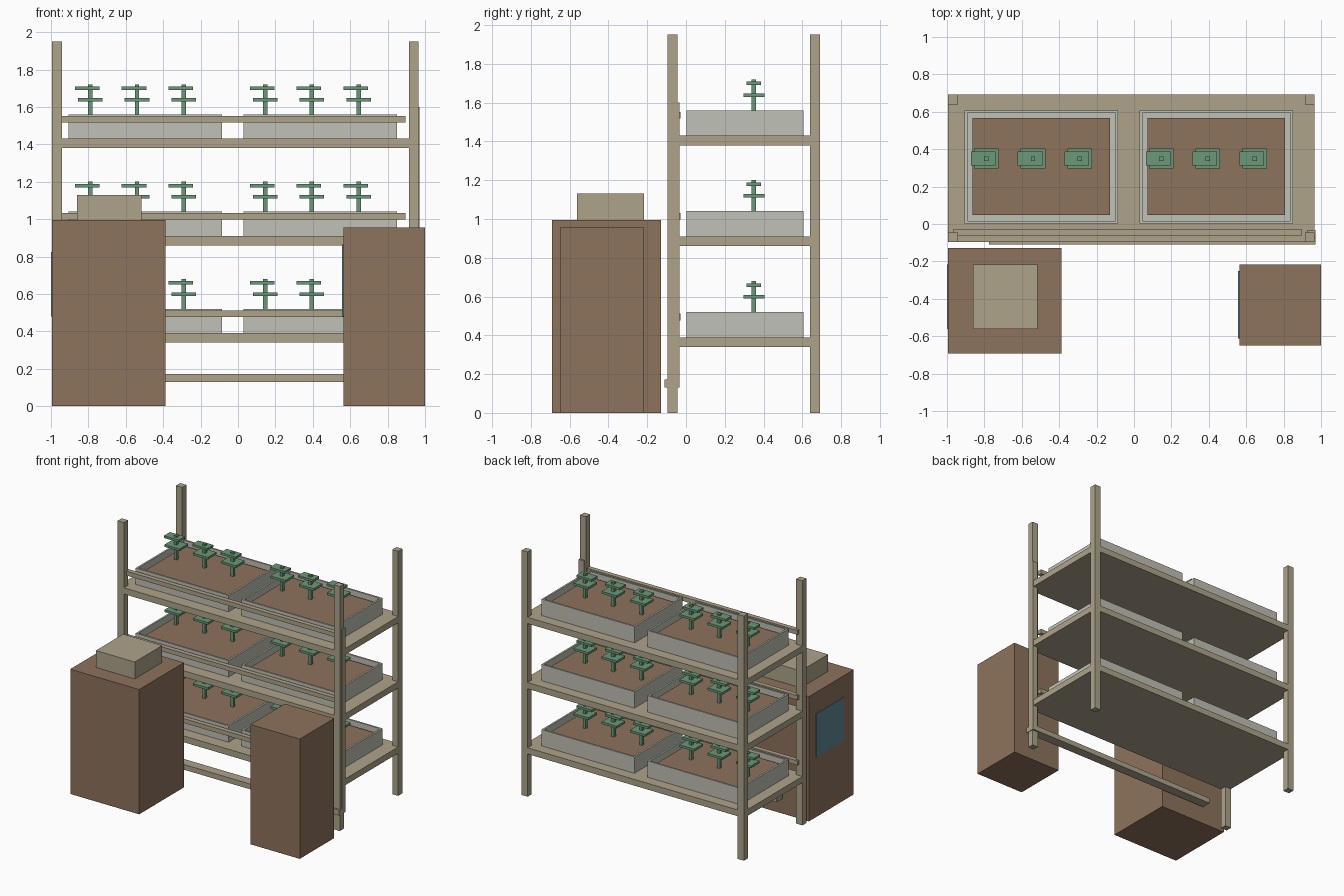
import bpy
import bmesh
from mathutils import Vector

old = bpy.data.objects.get("Cube")
if old:
    bpy.data.objects.remove(old, do_unlink=True)


def material(name, srgb):
    """Flat colour from an sRGB triple in 0-255."""
    rgb = [((c / 255 + 0.055) / 1.055) ** 2.4 for c in srgb]
    m = bpy.data.materials.new(name)
    m.use_nodes = True
    m.diffuse_color = (*rgb, 1)
    bsdf = m.node_tree.nodes["Principled BSDF"]
    bsdf.inputs["Base Color"].default_value = (*rgb, 1)
    bsdf.inputs["Roughness"].default_value = 0.8
    return m


WOOD = material("pale wood", (174, 164, 138))
BROWN = material("brown", (141, 115, 92))
GREY = material("tray grey", (192, 193, 182))
GREEN = material("leaf green", (108, 152, 120))
TEAL = material("screen teal", (92, 135, 145))


def box(name, x, y, z, mat, wall=0, depth=0):
    """Box from (min, max) ranges; a wall thickness hollows it from the top."""
    bm = bmesh.new()
    bmesh.ops.create_cube(bm, size=1)
    for v in bm.verts:
        v.co = Vector([r[0] if c < 0 else r[1] for c, r in zip(v.co, (x, y, z))])
    bm.normal_update()
    if wall:
        top = max(bm.faces, key=lambda f: f.calc_center_median().z)
        bmesh.ops.inset_region(bm, faces=[top], thickness=wall)
        inner = bmesh.ops.extrude_face_region(bm, geom=[top])["geom"]
        verts = [g for g in inner if isinstance(g, bmesh.types.BMVert)]
        bmesh.ops.translate(bm, verts=verts, vec=(0, 0, -depth))
        if top.is_valid:
            bmesh.ops.delete(bm, geom=[top], context='FACES_ONLY')
    bmesh.ops.recalc_face_normals(bm, faces=bm.faces)
    mesh = bpy.data.meshes.new(name)
    bm.to_mesh(mesh)
    bm.free()
    mesh.materials.append(mat)
    ob = bpy.data.objects.new(name, mesh)
    bpy.context.collection.objects.link(ob)
    return ob


def around(centre, half):
    return (centre - half, centre + half)


# Rack posts
for side, x in (("right", (-0.995, -0.94)), ("left", (0.913, 0.965))):
    for end, y in (("front", (-0.095, -0.045)), ("back", (0.64, 0.692))):
        box(f"{end}_{side}_post", x, y, (0, 1.95), WOOD)


def plant(x, base):
    """Square stem with two staggered leaf plates."""
    y = 0.35
    box("plant_stem", around(x, 0.012), around(y, 0.012), (base + 0.09, base + 0.29), GREEN)
    box("lower_leaf", around(x, 0.066), around(y, 0.054), (base + 0.2, base + 0.218), GREEN)
    box("upper_leaf", around(x - 0.016, 0.066), around(y, 0.038), (base + 0.26, base + 0.278), GREEN)


# Three identical shelf levels with trays, soil, plants and a front rail
for base in (0.39, 0.91, 1.43):
    box("shelf", (-0.995, 0.965), (-0.095, 0.692), (base - 0.05, base), WOOD)
    box("front_rail", (-0.965, 0.895), (-0.065, -0.028), (base + 0.087, base + 0.122), WOOD)
    for cx in (-0.495, 0.44):
        box("tray", around(cx, 0.41), (0.003, 0.607), (base, base + 0.13), GREY, 0.02, 0.11)
        box("soil", around(cx, 0.368), (0.047, 0.567), (base + 0.02, base + 0.1), BROWN)
        for step in (-1, 0, 1):
            plant(cx - 0.045 + step * 0.25, base)

# Side strut and low rail at the front
box("side_strut", (0.925, 0.97), (-0.075, -0.033), (0.13, 1.6), WOOD)
box("low_rail", (-0.775, 0.97), (-0.11, -0.033), (0.13, 0.172), WOOD)

# Large cabinet with a box on top and a side screen
box("large_cabinet", (-0.995, -0.387), (-0.692, -0.128), (0, 0.995), BROWN)
box("cabinet_top_box", (-0.86, -0.517), (-0.562, -0.217), (0.995, 1.13), WOOD)
box("large_cabinet_screen", (-1.0, -0.994), (-0.562, -0.217), (0.48, 0.825), TEAL)

# Small cabinet with a side screen
box("small_cabinet", (0.565, 1.0), (-0.65, -0.217), (0, 0.955), BROWN)
box("small_cabinet_screen", (0.557, 0.566), (-0.612, -0.25), (0.48, 0.865), TEAL)
